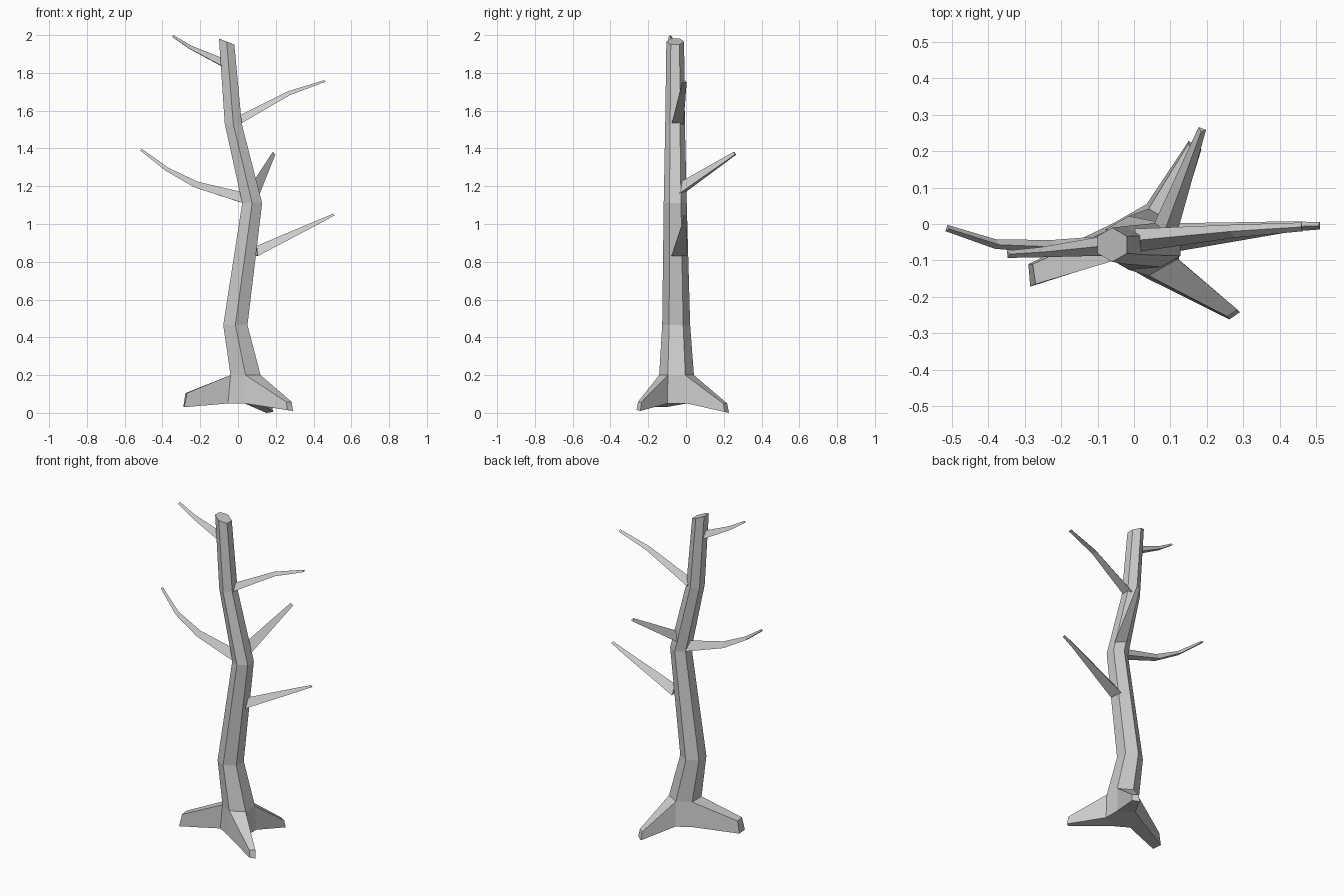
import bpy, bmesh
from math import radians, cos, sin
from mathutils import Vector

if "Cube" in bpy.data.objects:
    bpy.data.objects.remove(bpy.data.objects["Cube"])


def finish(bm, name):
    bmesh.ops.recalc_face_normals(bm, faces=bm.faces[:])
    me = bpy.data.meshes.new(name)
    bm.to_mesh(me)
    bm.free()
    ob = bpy.data.objects.new(name, me)
    bpy.context.collection.objects.link(ob)
    return ob


def hex_ring(bm, cx, cy, cz, r, tilt=0.0):
    ring = []
    for k in range(6):
        a = radians(30 + 60 * k)
        dx = r * cos(a)
        ring.append(bm.verts.new((cx + dx, cy + r * sin(a), cz + tilt * dx)))
    return ring


def bridge(bm, a, b, skip=()):
    n = len(a)
    for i in range(n):
        if i not in skip:
            j = (i + 1) % n
            bm.faces.new((a[i], a[j], b[j], b[i]))


# crooked six-sided trunk with three roots grown from alternate base faces
bm = bmesh.new()
path = [(0.035, -0.047, 0.05, 0.102, 0), (0.04, -0.05, 0.2, 0.092, 0),
        (-0.014, -0.052, 0.465, 0.074, 0), (0.075, -0.057, 1.11, 0.061, 0),
        (-0.025, -0.058, 1.53, 0.052, 0), (-0.06, -0.057, 1.966, 0.047, -0.4)]
rings = [hex_ring(bm, *p) for p in path]
for i in range(len(rings) - 1):
    bridge(bm, rings[i], rings[i + 1], skip=(0, 2, 4) if i == 0 else ())
bm.faces.new(rings[-1])
bm.faces.new(rings[0][::-1])

# root tips per base face: bottom a, bottom b, top b, top a
roots = {
    0: [(0.185, 0.205, 0.005), (0.15, 0.228, 0.0), (0.148, 0.218, 0.05), (0.18, 0.197, 0.05)],
    2: [(-0.29, -0.11, 0.03), (-0.285, -0.172, 0.03), (-0.27, -0.165, 0.105), (-0.278, -0.11, 0.105)],
    4: [(0.262, -0.262, 0.015), (0.291, -0.242, 0.01), (0.284, -0.235, 0.058), (0.256, -0.254, 0.058)],
}
for k, pts in roots.items():
    j = (k + 1) % 6
    base = [rings[0][k], rings[0][j], rings[1][j], rings[1][k]]
    tip = [bm.verts.new(p) for p in pts]
    bridge(bm, base, tip)
    bm.faces.new(tip)
finish(bm, "trunk_and_roots")


# three-sided branches: flat underside, ridge on top; points are x, y, z, half width, height
def branch(name, pts):
    bm = bmesh.new()
    centres = [Vector(p[:3]) for p in pts]
    prev = None
    for i, (x, y, z, w, h) in enumerate(pts):
        d = centres[min(i + 1, len(pts) - 1)] - centres[max(i - 1, 0)]
        side = Vector((-d.y, d.x, 0)).normalized()
        up = d.normalized().cross(side)
        if i == 0:
            up = Vector((0, 0, 1))
        c = centres[i]
        ring = [bm.verts.new(c + side * w - up * h / 2),
                bm.verts.new(c - side * w - up * h / 2),
                bm.verts.new(c + up * h / 2)]
        if prev:
            bridge(bm, prev, ring)
        else:
            bm.faces.new(ring)
        prev = ring
    bm.faces.new(prev)
    finish(bm, name)


branch("branch_lower_right", [(0.10, -0.038, 0.857, 0.04, 0.055),
                              (0.43, -0.007, 1.013, 0.014, 0.02), (0.508, -0.005, 1.05, 0.01, 0.011)])
branch("branch_upper_right", [(0.005, -0.045, 1.55, 0.032, 0.045),
                              (0.27, -0.02, 1.693, 0.018, 0.022), (0.46, -0.008, 1.757, 0.012, 0.01)])
branch("branch_upper_left", [(-0.08, -0.06, 1.855, 0.027, 0.045),
                             (-0.25, -0.077, 1.935, 0.014, 0.02), (-0.345, -0.083, 1.995, 0.01, 0.011)])
branch("branch_middle_left", [(0.035, -0.057, 1.137, 0.033, 0.058),
                              (-0.22, -0.063, 1.208, 0.019, 0.034),
                              (-0.375, -0.056, 1.29, 0.013, 0.02), (-0.512, -0.012, 1.393, 0.009, 0.011)])
branch("branch_back", [(0.083, -0.022, 1.195, 0.035, 0.065),
                       (0.186, 0.258, 1.375, 0.011, 0.018)])
